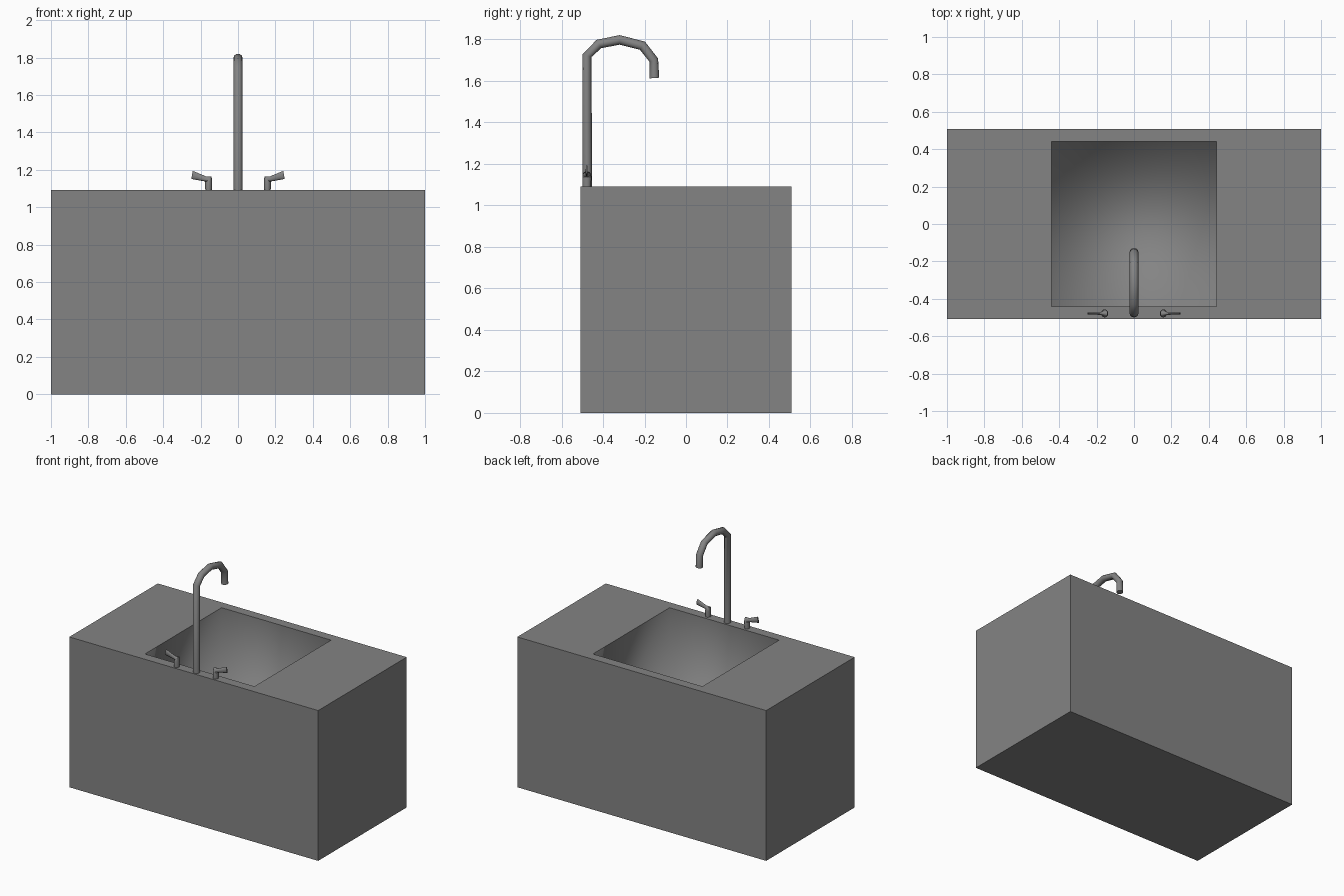
import bpy, bmesh
from math import sin, cos, pi, radians

if "Cube" in bpy.data.objects:
    bpy.data.objects.remove(bpy.data.objects["Cube"])

dark_grey = bpy.data.materials.new("dark_grey")
dark_grey.diffuse_color = (0.23, 0.23, 0.23, 1)
dark_grey.use_nodes = True
dark_grey.node_tree.nodes["Principled BSDF"].inputs["Base Color"].default_value = dark_grey.diffuse_color


def finish(bm, name):
    bmesh.ops.recalc_face_normals(bm, faces=bm.faces)
    mesh = bpy.data.meshes.new(name)
    bm.to_mesh(mesh)
    bm.free()
    mesh.materials.append(dark_grey)
    obj = bpy.data.objects.new(name, mesh)
    bpy.context.collection.objects.link(obj)
    return obj


def smooth(obj, angle):
    bpy.ops.object.select_all(action='DESELECT')
    obj.select_set(True)
    bpy.context.view_layer.objects.active = obj
    bpy.ops.object.shade_smooth_by_angle(angle=radians(angle))


def loft(name, rings, place, sides=12):
    """Tube through rings of (u, z, heading in degrees, half height, half width).
    place(u, v, z) turns the path plane into model space."""
    bm = bmesh.new()
    loops = []
    for u, z, heading, a, b in rings:
        t = radians(heading)
        loop = []
        for i in range(sides):
            q = 2 * pi * i / sides
            h = a * cos(q)
            loop.append(bm.verts.new(place(u - h * sin(t), b * sin(q), z + h * cos(t))))
        loops.append(loop)
    for l0, l1 in zip(loops, loops[1:]):
        for i in range(sides):
            j = (i + 1) % sides
            bm.faces.new((l0[i], l0[j], l1[j], l1[i]))
    bm.faces.new(loops[0])
    bm.faces.new(loops[-1])
    obj = finish(bm, name)
    smooth(obj, 45)
    return obj


# Cabinet block with a recessed, softly shaded basin
W, D, H, BASIN, DEPTH = 1.0, 0.508, 1.092, 0.44, 0.7
bm = bmesh.new()
bmesh.ops.create_cube(bm, size=2)
for v in bm.verts:
    v.co = (v.co.x * W, v.co.y * D, (v.co.z + 1) * H / 2)
top = max(bm.faces, key=lambda f: f.calc_center_median().z)
for z in (H, H - DEPTH):
    walls = bmesh.ops.inset_individual(bm, faces=[top], thickness=0.01)["faces"]
    for v in top.verts:
        v.co = (BASIN if v.co.x > 0 else -BASIN, BASIN if v.co.y > 0 else -BASIN, z)
# Only the rim stays sharp; walls and floor blend
inner = set(walls + [top])
for f in inner:
    f.smooth = True
for e in bm.edges:
    e.smooth = all(f in inner for f in e.link_faces)
finish(bm, "sink_cabinet")

# Gooseneck spout
R = 0.024
spout = [(-0.476, H, 90, R, R), (-0.477, 1.722, 72, 0.022, R),
         (-0.42, 1.778, 30, 0.023, R), (-0.32, 1.798, 0, 0.023, R),
         (-0.21, 1.770, -32, 0.023, R), (-0.155, 1.70, -68, 0.022, R),
         (-0.153, 1.614, -86, 0.024, R)]
loft("spout", spout, lambda u, v, z: (v, u, z))

# Mirrored tap handles: round post, elbow, flattened lever
handle = [(0.157, H, 90, 0.018, 0.02), (0.157, 1.138, 90, 0.019, 0.022),
          (0.154, 1.151, 45, 0.018, 0.019), (0.176, 1.152, 16, 0.014, 0.008),
          (0.246, 1.173, 10, 0.022, 0.005)]
for side, label in ((-1, "left"), (1, "right")):
    loft(label + "_tap_handle", handle,
         lambda u, v, z: (side * u, -0.478 + v, z))
